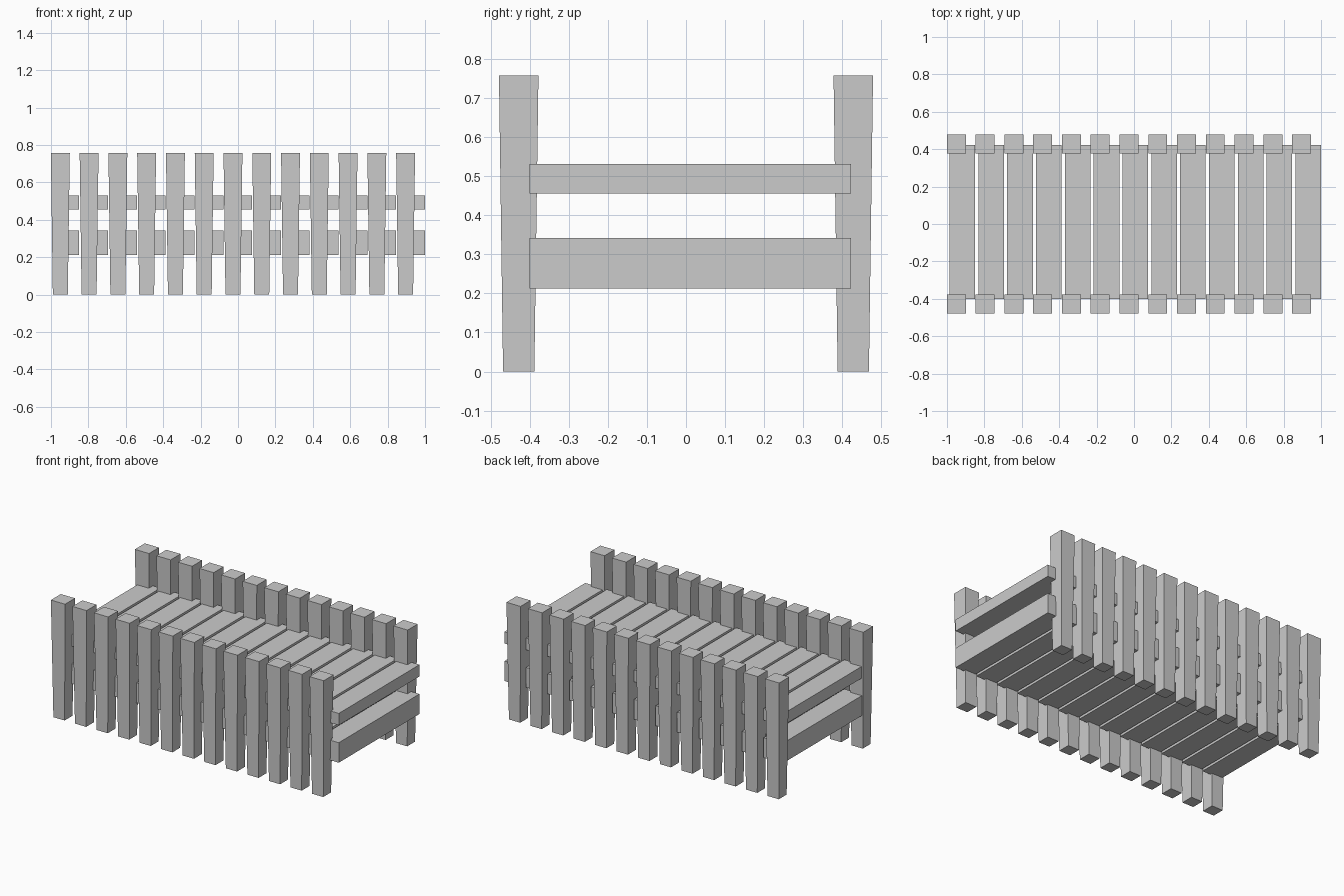
import bpy, bmesh

if "Cube" in bpy.data.objects:
    bpy.data.objects.remove(bpy.data.objects["Cube"])

COUNT = 13


def tapered_box(name, center, z0, z1, bottom, top):
    """Four-sided block whose x/y size runs from bottom to top."""
    cx, cy = center
    bm = bmesh.new()
    bmesh.ops.create_cube(bm, size=1)
    for v in bm.verts:
        sx, sy = top if v.co.z > 0 else bottom
        z = z1 if v.co.z > 0 else z0
        v.co = (cx + v.co.x * sx, cy + v.co.y * sy, z)
    mesh = bpy.data.meshes.new(name)
    bm.to_mesh(mesh)
    bm.free()
    obj = bpy.data.objects.new(name, mesh)
    bpy.context.collection.objects.link(obj)
    return obj


for i in range(COUNT):
    # Tapered posts along the front and back
    post_x = -0.95 + i * 2 / COUNT
    for side, y in (("front", -0.428), ("back", 0.428)):
        tapered_box(f"{side}_post_{i + 1}", (post_x, y), 0, 0.757,
                    (0.08, 0.08), (0.101, 0.101))

    # Cross slats of the seat and the lower shelf
    slat_x = 0.9315 + (i - COUNT + 1) * 0.1541
    for part, z0, z1 in (("seat_slat", 0.455, 0.531), ("shelf_slat", 0.213, 0.342)):
        tapered_box(f"{part}_{i + 1}", (slat_x, 0.0105), z0, z1,
                    (0.137, 0.823), (0.137, 0.823))
